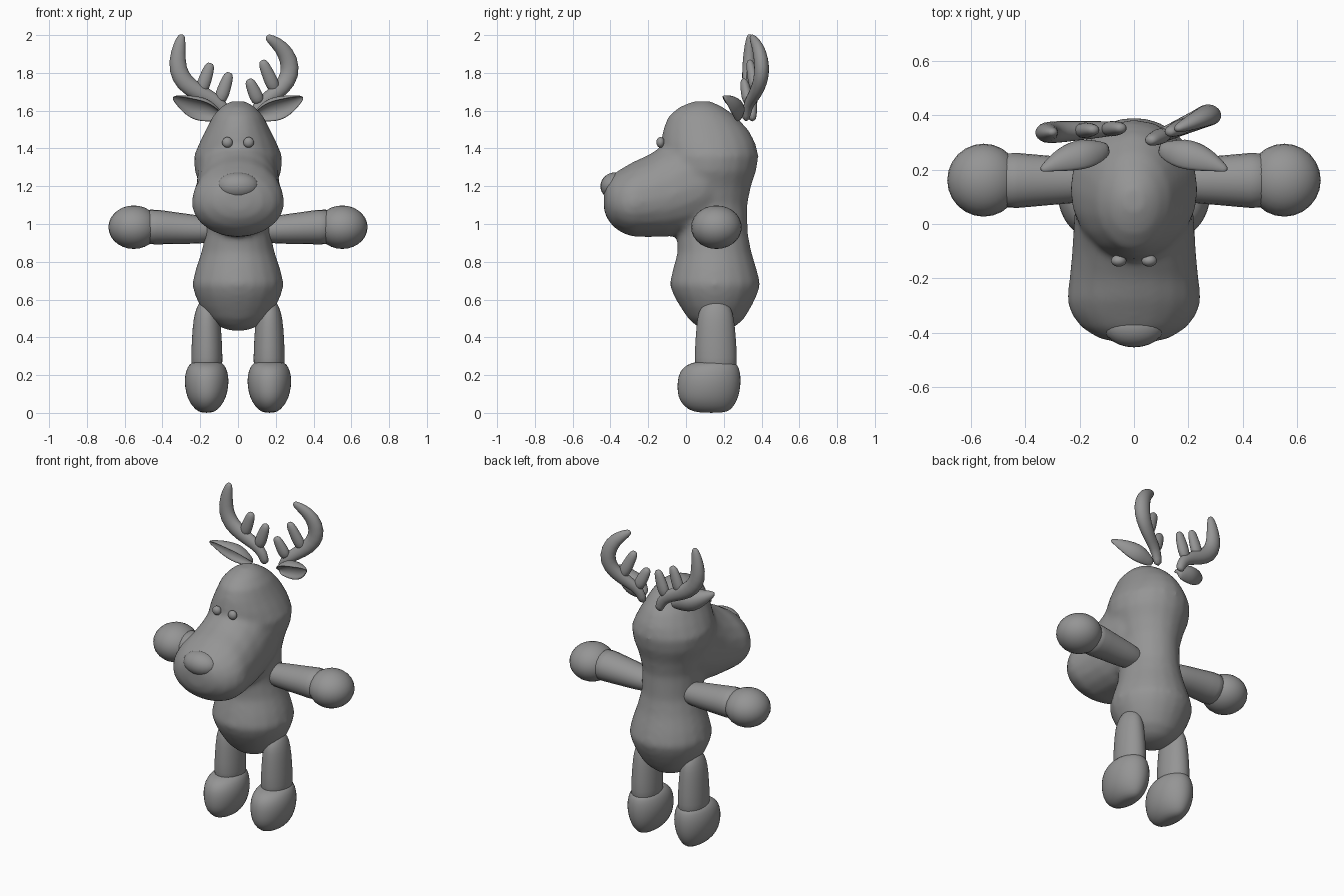
import bpy, bmesh, math
from mathutils import Vector

if "Cube" in bpy.data.objects:
    bpy.data.objects.remove(bpy.data.objects["Cube"])

mat = bpy.data.materials.new("plush grey")
mat.diffuse_color = (0.3, 0.3, 0.3, 1)
mat.use_nodes = True
mat.node_tree.nodes["Principled BSDF"].inputs["Base Color"].default_value = mat.diffuse_color
N = 20
ANG = [2 * math.pi * i / N for i in range(N)]


def finish(name, bm, subsurf=1):
    bmesh.ops.recalc_face_normals(bm, faces=bm.faces)
    me = bpy.data.meshes.new(name)
    bm.to_mesh(me)
    bm.free()
    ob = bpy.data.objects.new(name, me)
    bpy.context.collection.objects.link(ob)
    me.materials.append(mat)
    me.shade_smooth()
    if subsurf:
        ob.modifiers.new("Smooth", "SUBSURF").levels = subsurf
        ob.modifiers["Smooth"].render_levels = subsurf
    return ob


def loft(bm, rings):
    """Skin a list of closed rings and cap both ends."""
    vs = [[bm.verts.new(p) for p in r] for r in rings]
    n = len(vs[0])
    for a, b in zip(vs, vs[1:]):
        for i in range(n):
            bm.faces.new((a[i], a[(i + 1) % n], b[(i + 1) % n], b[i]))
    bm.faces.new(vs[0][::-1])
    bm.faces.new(vs[-1])


def z_rings(rows, cx=0.0):
    """Rows of height, front y, back y, half width."""
    return [[(cx + rx * math.cos(a), (y0 + y1) / 2 + (y1 - y0) / 2 * math.sin(a), z)
             for a in ANG] for z, y0, y1, rx in rows]


def y_rings(rows):
    """Egg-shaped rows of depth, bottom z, widest z, top z, half width."""
    return [[(rx * math.cos(a), y, zw + (zt - zw if math.sin(a) > 0 else zw - zb) * math.sin(a))
             for a in ANG] for y, zb, zw, zt, rx in rows]


def tube(bm, pts, radii, squash=1.0):
    """Round tube along a path, squashed in depth."""
    pts = [Vector(p) for p in pts]
    rings = []
    for i, p in enumerate(pts):
        t = (pts[min(i + 1, len(pts) - 1)] - pts[max(i - 1, 0)]).normalized()
        u = t.cross(Vector((0, 1, 0))).normalized()
        v = u.cross(t)
        rings.append([p + radii[i] * (u * math.cos(a) + v * squash * math.sin(a)) for a in ANG[::2]])
    loft(bm, rings)


def ball(name, center, radii):
    bm = bmesh.new()
    bmesh.ops.create_uvsphere(bm, u_segments=24, v_segments=14, radius=1)
    for v in bm.verts:
        v.co = Vector(center) + Vector(a * b for a, b in zip(v.co, radii))
    return finish(name, bm, 0)


# Torso, head and muzzle, fused into one soft skin
bm = bmesh.new()
loft(bm, z_rings([
    (.435, .12, .20, .04), (.455, .06, .26, .10), (.50, .01, .31, .16), (.56, -.03, .345, .20),
    (.62, -.065, .375, .227), (.68, -.088, .395, .244), (.76, -.07, .375, .225),
    (.85, -.045, .347, .195), (.95, -.05, .328, .172), (1.1, -.08, .325, .175),
    (1.2, -.10, .345, .20), (1.28, -.12, .372, .23), (1.36, -.13, .385, .235),
    (1.43, -.135, .368, .205), (1.5, -.122, .33, .17), (1.57, -.095, .265, .135),
    (1.62, -.035, .195, .09), (1.65, .04, .13, .04)]))
loft(bm, y_rings([
    (-.435, 1.08, 1.13, 1.18, .06), (-.42, 1.03, 1.12, 1.23, .13), (-.38, .98, 1.11, 1.27, .195),
    (-.33, .948, 1.11, 1.30, .232), (-.28, .932, 1.11, 1.33, .247), (-.2, .93, 1.12, 1.365, .238),
    (-.1, .932, 1.14, 1.43, .228), (0, .945, 1.18, 1.52, .222), (.1, .98, 1.22, 1.55, .215),
    (.2, 1.05, 1.24, 1.5, .18)]))
body = finish("body_and_head", bm, 0)
rm = body.modifiers.new("Fuse", "REMESH")
rm.mode, rm.voxel_size, rm.use_smooth_shade = "VOXEL", 0.016, True
sm = body.modifiers.new("Soften", "SMOOTH")
sm.factor, sm.iterations = 0.5, 10

# Nose
ball("nose", (0, -.375, 1.2), (.112, .078, .073))

for s, side in ((-1, "left"), (1, "right")):
    ball(side + "_eye", (s * .056, -.135, 1.432), (.028, .022, .028))
    # Arm and round hand
    bm = bmesh.new()
    tube(bm, [(s * x, .16, z) for x, z in
              ((.08, .965), (.12, .966), (.2, .97), (.32, .977), (.44, .985), (.5, .985))],
         (.04, .065, .08, .088, .1, .1), 1.1)
    finish(side + "_arm", bm)
    ball(side + "_hand", (s * .552, .161, .983), (.134, .134, .115))
    # Leg and foot
    bm = bmesh.new()
    loft(bm, z_rings([(.16, .05, .27, .085), (.3, .043, .272, .084), (.4, .05, .265, .08),
                      (.5, .057, .256, .072), (.56, .075, .24, .055), (.6, .12, .2, .03)], s * .165))
    finish(side + "_leg", bm)
    bm = bmesh.new()
    loft(bm, z_rings([(0, .07, .2, .025), (.015, .01, .24, .06), (.06, -.035, .27, .095),
                      (.11, -.048, .287, .112), (.17, -.048, .293, .12), (.22, -.035, .288, .112),
                      (.255, .0, .275, .095), (.275, .06, .25, .07)], s * .166))
    finish(side + "_foot", bm)

    # Cupped ear: crescent slices from base to tip
    bm = bmesh.new()
    rings = []
    for x, y, z, w, d in ((.09, .27, 1.565, .025, .03), (.13, .25, 1.58, .05, .06),
                          (.18, .235, 1.595, .07, .085), (.23, .225, 1.61, .068, .08),
                          (.28, .215, 1.632, .05, .06), (.32, .205, 1.655, .028, .03),
                          (.345, .195, 1.668, .01, .012)):
        c = Vector((s * x, y, z))
        up = Vector((s * -.35, -.5, .85)).normalized()
        back = Vector((0, .86, .5))
        outer = [c + up * w * math.cos(a) + back * d * math.sin(a)
                 for a in (math.pi * k / 8 for k in range(9))]
        inner = [c + up * w * .78 * math.cos(a) + back * d * .55 * math.sin(a)
                 for a in (math.pi * k / 8 for k in range(8, -1, -1))]
        rings.append(outer + inner)
    loft(bm, rings)
    finish(side + "_ear", bm)


def antler(name, depth, beam, tines):
    """Curved beam with two tines; depth gives y from x."""
    bm = bmesh.new()
    for path, radii in [(beam, (.012, .026, .042, .052, .054, .048, .04, .034, .028))] + \
            [(t, (.03, .04, .034, .028, .012)) for t in tines]:
        tube(bm, [(x, depth(x), z) for x, z in path], radii, .8)
    finish(name, bm)


def tine(x0, z0, x1, z1):
    return [(x0 + (x1 - x0) * k, z0 + (z1 - z0) * k) for k in (0, .3, .65, .93, 1.02)]


# Antlers, each with its own turn
antler("left_antler", lambda x: .355 + .06 * x + .0,
       [(-.295, 2.005), (-.302, 1.985), (-.318, 1.91), (-.323, 1.82), (-.285, 1.745),
        (-.21, 1.695), (-.12, 1.655), (-.07, 1.61), (-.05, 1.54)],
       [tine(-.2, 1.69, -.145, 1.85), tine(-.1, 1.64, -.045, 1.80)])
antler("right_antler", lambda x: .28 + .44 * x,
       [(.15, 1.995), (.168, 1.982), (.23, 1.94), (.272, 1.87), (.278, 1.79),
        (.235, 1.72), (.16, 1.665), (.1, 1.62), (.08, 1.54)],
       [tine(.2, 1.7, .128, 1.865), tine(.115, 1.635, .057, 1.765)])
